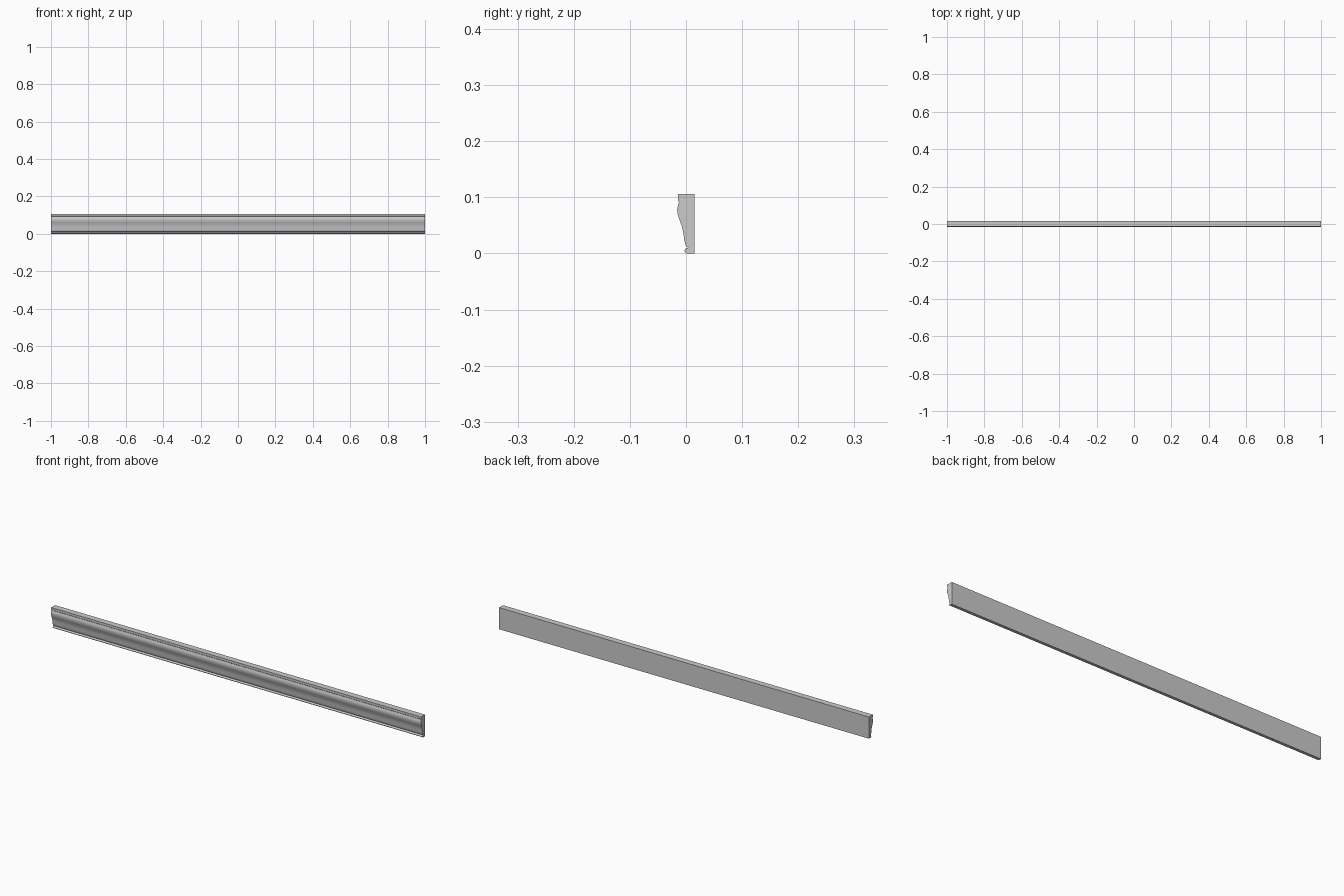
import bpy, bmesh, math
from mathutils import Vector

if "Cube" in bpy.data.objects:
    bpy.data.objects.remove(bpy.data.objects["Cube"])

HALF = 1.0
BACK = 0.0155


def smooth_path(pts, steps=4):
    """Catmull-Rom curve through the given (y, z) points."""
    p = [Vector(q) for q in pts]
    p = [2 * p[0] - p[1]] + p + [2 * p[-1] - p[-2]]
    out = []
    for a, b, c, d in zip(p, p[1:], p[2:], p[3:]):
        for i in range(steps):
            t = i / steps
            out.append(0.5 * (2 * b + (c - a) * t + (2 * a - 5 * b + 4 * c - d) * t ** 2
                              + (3 * b - a - 3 * c + d) * t ** 3))
    return out + [p[-2]]


# Square back and top fillet
profile = [Vector(q) for q in [(BACK, 0), (BACK, 0.106), (-0.0145, 0.106), (-0.0145, 0.0945)]]

# Ogee face: rounded shoulder sweeping into a hollow
profile += smooth_path([(-0.0125, 0.0925), (-0.0137, 0.0875), (-0.0153, 0.0815), (-0.0155, 0.0745),
                        (-0.0138, 0.0655), (-0.0100, 0.0555), (-0.0065, 0.0450), (-0.0043, 0.0330),
                        (-0.0025, 0.0210), (0.0005, 0.0125), (0.0028, 0.0110)])

# Half-round bead along the bottom edge
for i in range(9):
    a = math.radians(70 + 200 * i / 8)
    profile.append(Vector((0.0025 + 0.005 * math.cos(a), 0.005 + 0.005 * math.sin(a))))

# Extrude the profile along x
bm = bmesh.new()
end = bm.faces.new([bm.verts.new((-HALF, v.x, v.y)) for v in profile])
ext = bmesh.ops.extrude_face_region(bm, geom=[end], use_keep_orig=True)
bmesh.ops.translate(bm, vec=(2 * HALF, 0, 0),
                    verts=[g for g in ext["geom"] if isinstance(g, bmesh.types.BMVert)])
bmesh.ops.recalc_face_normals(bm, faces=bm.faces)
mesh = bpy.data.meshes.new("moulding_strip")
bm.to_mesh(mesh)
bm.free()

obj = bpy.data.objects.new("moulding_strip", mesh)
bpy.context.collection.objects.link(obj)
bpy.context.view_layer.objects.active = obj
obj.select_set(True)
bpy.ops.object.shade_smooth_by_angle(angle=math.radians(32))
